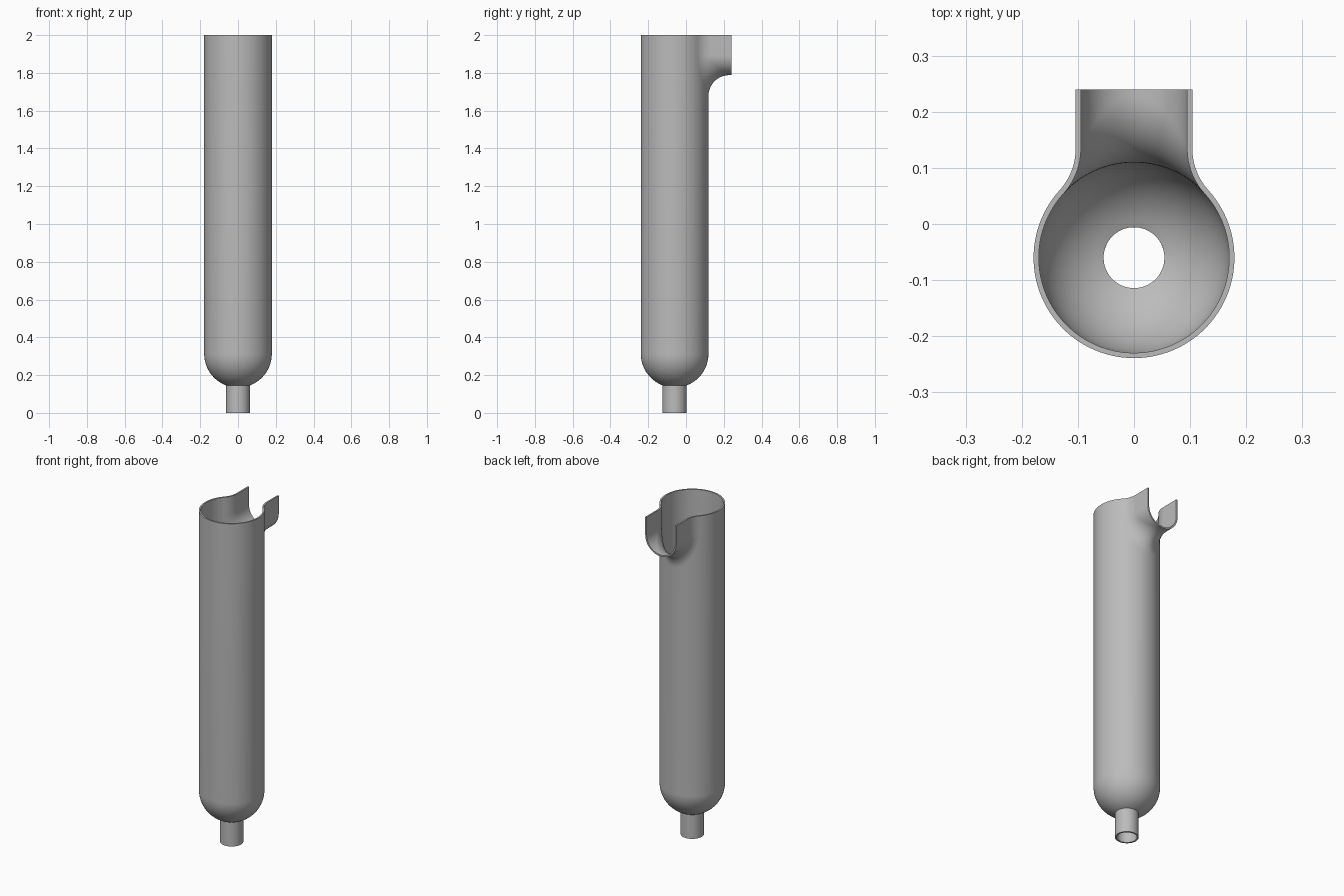
import bpy, bmesh
from math import sin, cos, asin, sqrt, pi, radians
from mathutils import Vector

if "Cube" in bpy.data.objects:
    bpy.data.objects.remove(bpy.data.objects["Cube"])

AXIS_Y = -0.06       # tube axis
TUBE_R = 0.179
WALL = 0.0093
NOZZLE_R = 0.0635
DOME_Z = 0.313       # centre of the round bottom
TOP = 2.0
SPOUT_R = 0.104      # half width of the U channel
SPOUT_Z = 1.892      # centre of its round floor
SPOUT_END = 0.24
FILLET = 0.11        # blend between tube and channel
BALL = TUBE_R + FILLET

bm = bmesh.new()


def sheet(columns):
    """Skin a list of equally long point columns with quads."""
    rows = [[bm.verts.new(p) for p in col] for col in columns]
    for a, b in zip(rows, rows[1:]):
        for k in range(len(a) - 1):
            bm.faces.new((a[k], a[k + 1], b[k + 1], b[k]))


def around(phi, r, z):
    return Vector((r * sin(phi), AXIS_Y + r * cos(phi), z))


# Side profile of nozzle, round bottom and start of the tube
start = asin(NOZZLE_R / TUBE_R)
profile = [(NOZZLE_R, 0.0)]
for i in range(21):
    a = start + (pi / 2 - start) * i / 20
    profile.append((TUBE_R * sin(a), DOME_Z - TUBE_R * cos(a)))


def column(phi, tops):
    return [around(phi, r, z) for r, z in profile] + [around(phi, TUBE_R, z) for z in tops]


# Tube wall below the spout, ending on the blend's lower edge
reach = SPOUT_R + FILLET
turns = [radians(-90 + 180 * i / 40) for i in range(41)]
sheet([column(asin(reach * sin(t) / BALL), [SPOUT_Z - reach * cos(t)]) for t in turns])

# Full-height tube wall around the rest
edge = asin(reach / BALL)
sheet([column(edge + (2 * pi - 2 * edge) * i / 80, [SPOUT_Z, TOP]) for i in range(81)])


def spout_column(t, z):
    """Rolling-ball blend from the tube to the channel, then straight out."""
    n = Vector((sin(t), 0, -cos(t)))
    wall = Vector((SPOUT_R * sin(t), 0, z))
    ball = wall + n * FILLET
    ball.y = AXIS_Y + sqrt(BALL ** 2 - ball.x ** 2)
    inward = Vector((-ball.x, AXIS_Y - ball.y, 0)).normalized()
    pts = [ball + inward.slerp(-n, k / 16) * FILLET for k in range(17)]
    return pts + [Vector((wall.x, SPOUT_END, z))]


# U-shaped spout with straight sides up to the rim
stations = [(t, SPOUT_Z - SPOUT_R * cos(t)) for t in turns]
stations = [(turns[0], TOP)] + stations + [(turns[-1], TOP)]
sheet([spout_column(t, z) for t, z in stations])

bmesh.ops.remove_doubles(bm, verts=bm.verts, dist=0.00005)
mesh = bpy.data.meshes.new("spouted_tube")
bm.to_mesh(mesh)
bm.free()

tube = bpy.data.objects.new("spouted_tube", mesh)
bpy.context.collection.objects.link(tube)

# Plain grey finish
grey = bpy.data.materials.new("plain grey")
grey.use_nodes = True
grey.diffuse_color = (0.5, 0.5, 0.5, 1)
grey.node_tree.nodes["Principled BSDF"].inputs["Base Color"].default_value = (0.5, 0.5, 0.5, 1)
mesh.materials.append(grey)

# Wall thickness, grown inwards
bpy.ops.object.select_all(action="DESELECT")
tube.select_set(True)
bpy.context.view_layer.objects.active = tube
solid = tube.modifiers.new("wall", "SOLIDIFY")
solid.thickness = WALL
solid.offset = -1
solid.use_even_offset = True
bpy.ops.object.modifier_apply(modifier=solid.name)
bpy.ops.object.shade_smooth_by_angle(angle=radians(30))
